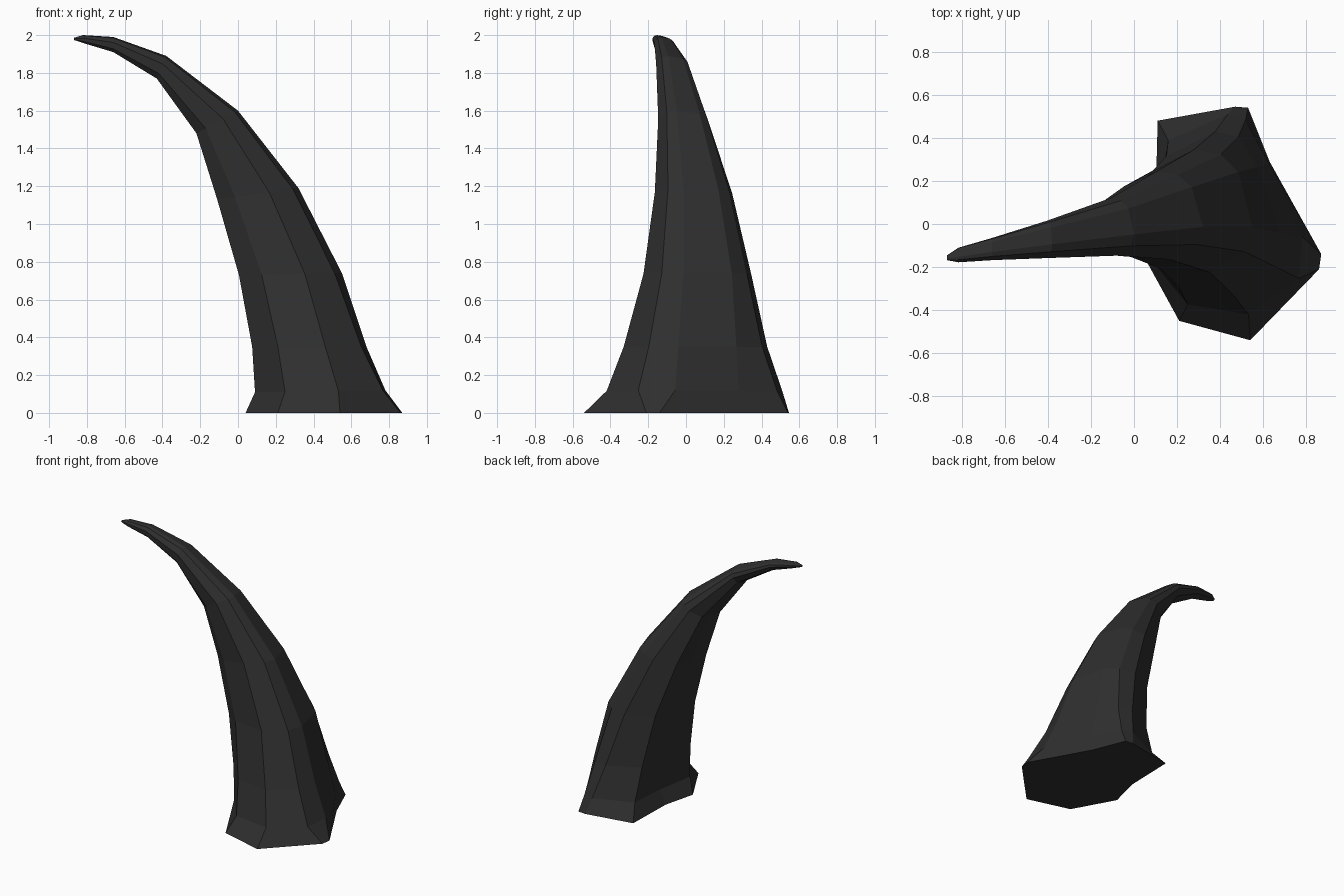
import bpy, bmesh

if "Cube" in bpy.data.objects:
    bpy.data.objects.remove(bpy.data.objects["Cube"])

# Cross-sections in unit coordinates (u: inner to outer side, v: front to back)
LOW = [(.64, 0), (.98, .18), (1, .39), (.78, .75), (.62, .97),
       (.5, 1), (.10, .87), (.07, .58), (0, .26), (.23, .05)]
HIGH = [(.64, 0), (.93, .17), (1, .37), (.88, .82), (.73, .96),
        (.5, 1), (.15, .83), (.05, .58), (0, .19), (.22, .03)]

# Flared foot outline on the ground (x, y), same point order
FOOT = [(.54, -.54), (.86, -.21), (.87, -.14), (.63, .29), (.53, .54),
        (.47, .545), (.11, .48), (.10, .1), (.04, -.14), (.21, -.45)]

# Rings up the horn: inner x, z, outer x, z, front y, back y
RINGS = [(.09, .11, .78, .12, -.42, .51),
         (.075, .35, .68, .35, -.33, .43),
         (.005, .73, .55, .74, -.225, .345),
         (-.11, 1.13, .32, 1.19, -.165, .245),
         (-.22, 1.48, 0, 1.6, -.147, .12),
         (-.43, 1.77, -.38, 1.89, -.158, .015),
         (-.66, 1.91, -.66, 1.99, -.168, -.065),
         (-.81, 1.955, -.82, 2.0, -.178, -.11),
         (-.868, 1.974, -.868, 1.986, -.168, -.145)]

bm = bmesh.new()
loops = [[bm.verts.new((x, y, 0)) for x, y in FOOT]]
for k, (xi, zi, xo, zo, y0, y1) in enumerate(RINGS):
    t = min(1, k * .5)  # the section changes over the lowest rings
    ring = []
    for (ua, va), (ub, vb) in zip(LOW, HIGH):
        u, v = ua + (ub - ua) * t, va + (vb - va) * t
        ring.append(bm.verts.new((xi + (xo - xi) * u, y0 + (y1 - y0) * v,
                                  zi + (zo - zi) * u)))
    loops.append(ring)

# Side walls and end caps
n = len(FOOT)
for a, b in zip(loops, loops[1:]):
    for i in range(n):
        j = (i + 1) % n
        bm.faces.new((a[i], a[j], b[j], b[i]))
bm.faces.new(loops[0][::-1])
bm.faces.new(loops[-1])
bmesh.ops.recalc_face_normals(bm, faces=bm.faces)

mesh = bpy.data.meshes.new("horn")
bm.to_mesh(mesh)
bm.free()
horn = bpy.data.objects.new("horn", mesh)
bpy.context.collection.objects.link(horn)

# Dark horn colour
mat = bpy.data.materials.new("dark_horn")
mat.diffuse_color = (.028, .028, .028, 1)
mat.use_nodes = True
mat.node_tree.nodes["Principled BSDF"].inputs["Base Color"].default_value = mat.diffuse_color
mesh.materials.append(mat)
